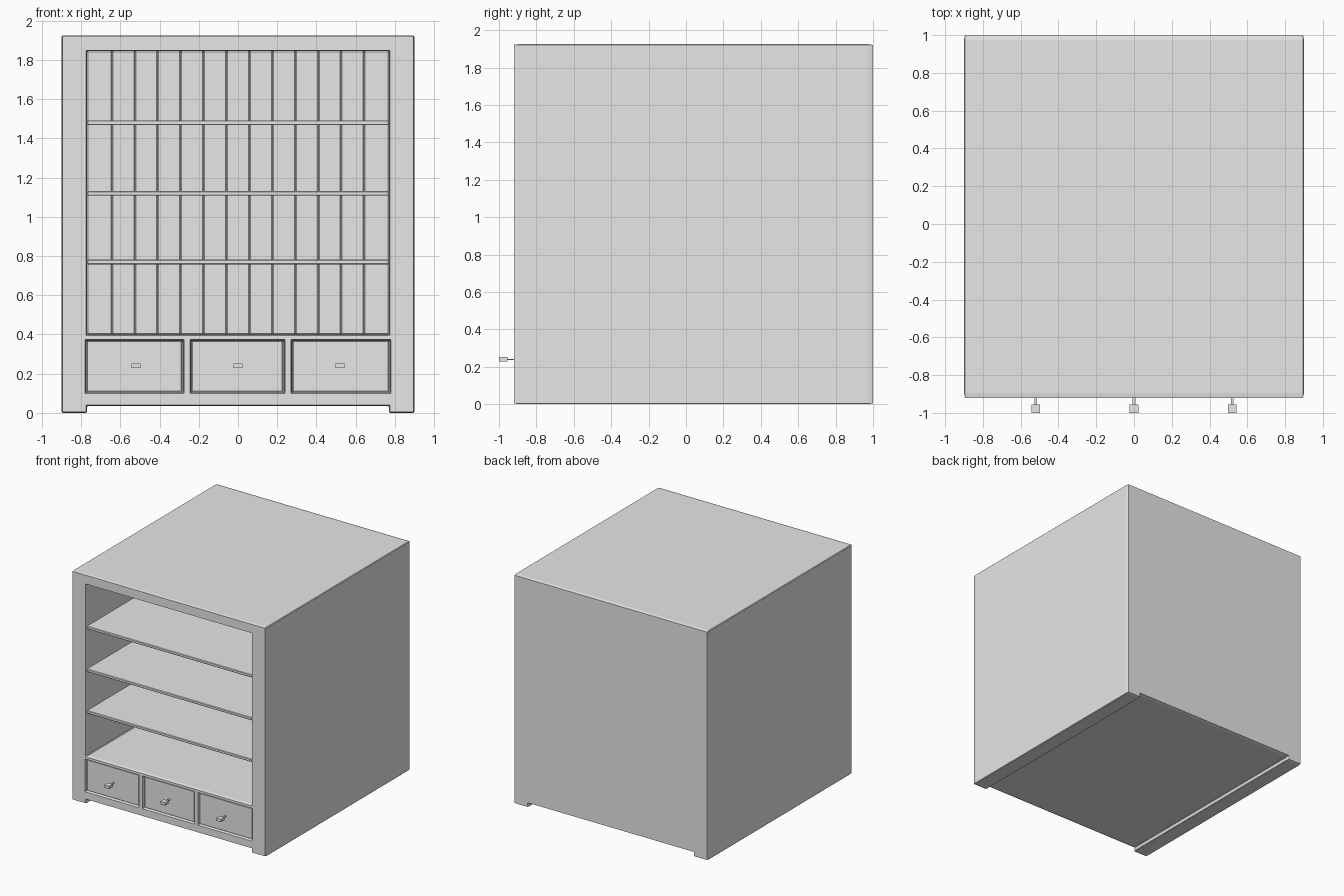
import bpy, bmesh

if "Cube" in bpy.data.objects:
    bpy.data.objects.remove(bpy.data.objects["Cube"], do_unlink=True)

grey = bpy.data.materials.new("plain grey")
grey.use_nodes = True
tone = (0.8, 0.8, 0.8, 1)
grey.diffuse_color = tone
grey.node_tree.nodes["Principled BSDF"].inputs["Base Color"].default_value = tone

FRONT, BACK = -0.92, 1.0
HALF, INNER, TOP = 0.9, 0.77, 1.925
STRETCH = 5  # edge chamfers are longer front to back


def add_object(name, bm):
    bmesh.ops.recalc_face_normals(bm, faces=bm.faces)
    mesh = bpy.data.meshes.new(name)
    bm.to_mesh(mesh)
    bm.free()
    mesh.materials.append(grey)
    obj = bpy.data.objects.new(name, mesh)
    bpy.context.collection.objects.link(obj)
    return obj


def chamfer(obj, width):
    mod = obj.modifiers.new("chamfer", 'BEVEL')
    mod.width = width
    mod.segments = 1
    mod.limit_method = 'ANGLE'


def box(name, x, y, z, bevel=0):
    bm = bmesh.new()
    bmesh.ops.create_cube(bm, size=1)
    for v in bm.verts:
        v.co = [lo + (c + 0.5) * (hi - lo) for c, (lo, hi) in zip(v.co, (x, y, z))]
    obj = add_object(name, bm)
    if bevel:
        chamfer(obj, bevel)
    return obj


# Carcass: front outline with two runner feet, extruded to the back
outline = [(-HALF, 0), (-INNER, 0), (-INNER, 0.035), (INNER, 0.035),
           (INNER, 0), (HALF, 0), (HALF, TOP), (-HALF, TOP)]
bm = bmesh.new()
face = bm.faces.new([bm.verts.new((x, FRONT / STRETCH, z)) for x, z in outline])
side = bmesh.ops.extrude_face_region(bm, geom=[face])["geom"]
for v in side:
    if isinstance(v, bmesh.types.BMVert):
        v.co.y = BACK / STRETCH
carcass = add_object("carcass", bm)
carcass.scale.y = STRETCH

# Openings: one tall shelf bay and three drawer slots
drawers = [(-0.775, -0.28), (-0.24, 0.235), (0.275, 0.775)]
cutters = [box("bay_cutter", (-INNER, INNER), (-1.1, 0.94), (0.4, 1.845))]
cutters += [box("drawer_cutter", d, (-1.1, 0.6), (0.105, 0.37)) for d in drawers]
bpy.context.view_layer.objects.active = carcass
for cutter in cutters:
    mod = carcass.modifiers.new("opening", 'BOOLEAN')
    mod.object = cutter
    mod.solver = 'EXACT'
    bpy.ops.object.modifier_apply(modifier=mod.name)
    bpy.data.objects.remove(cutter, do_unlink=True)
chamfer(carcass, 0.005)

# Shelves
for i, z in enumerate((0.77, 1.12, 1.48)):
    box(f"shelf_{i + 1}", (-INNER, INNER), (FRONT + 0.008, 0.94), (z - 0.012, z + 0.012), 0.004)

# Back boards: thirteen upright planks
step = 0.117
seams = [-INNER] + [(i - 5.5) * step for i in range(12)] + [INNER]
for i, (a, b) in enumerate(zip(seams, seams[1:])):
    box(f"back_board_{i + 1}", (a, b), (0.9, 0.945), (0.4, 1.845), 0.005)

# Drawers with stemmed square knobs
for i, (a, b) in enumerate(drawers):
    box(f"drawer_{i + 1}", (a + 0.004, b - 0.008), (FRONT + 0.015, 0.55), (0.108, 0.366), 0.003)
    x = (i - 1) * 0.52
    box(f"knob_stem_{i + 1}", (x - 0.007, x + 0.007), (-0.96, -0.9), (0.237, 0.243))
    box(f"knob_{i + 1}", (x - 0.023, x + 0.023), (-1.0, -0.955), (0.228, 0.252))
